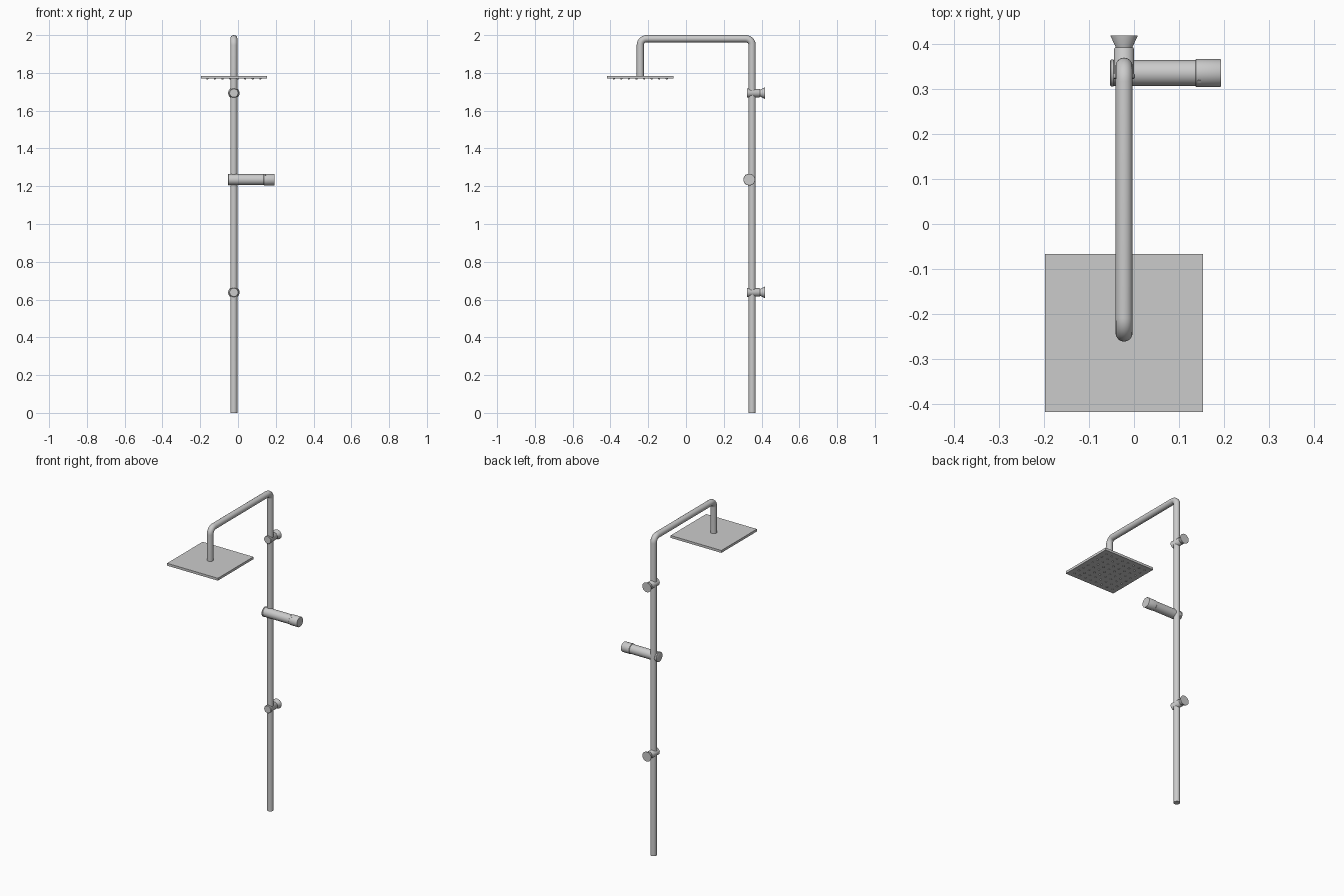
import bpy, bmesh, math
from mathutils import Matrix, Vector

if "Cube" in bpy.data.objects:
    bpy.data.objects.remove(bpy.data.objects["Cube"])

PX, PY, PR = -0.022, 0.350, 0.019      # riser pipe position and radius
HY, TOP = -0.242, 1.981                # head position, arm height


def finish(name, bm, smooth=True):
    bmesh.ops.recalc_face_normals(bm, faces=bm.faces)
    me = bpy.data.meshes.new(name)
    bm.to_mesh(me)
    bm.free()
    ob = bpy.data.objects.new(name, me)
    bpy.context.collection.objects.link(ob)
    bpy.ops.object.select_all(action='DESELECT')
    ob.select_set(True)
    bpy.context.view_layer.objects.active = ob
    if smooth:
        bpy.ops.object.shade_smooth_by_angle(angle=math.radians(35))
    return ob


def lathe(name, profile, origin, axis, n=40):
    """Revolve (distance, radius) pairs around an axis; ends are capped."""
    bm = bmesh.new()
    rot = Vector((0, 0, 1)).rotation_difference(Vector(axis)).to_matrix()
    rings = []
    for d, r in profile:
        rings.append([bm.verts.new(Vector(origin) + rot @ Vector(
            (r * math.cos(2 * math.pi * i / n), r * math.sin(2 * math.pi * i / n), d)))
            for i in range(n)])
    for a, b in zip(rings, rings[1:]):
        for i in range(n):
            j = (i + 1) % n
            bm.faces.new((a[i], a[j], b[j], b[i]))
    bm.faces.new(rings[0])
    bm.faces.new(rings[-1])
    return finish(name, bm)


def arc(cy, cz, r, a0, a1, steps=10):
    return [(PX, cy + r * math.cos(math.radians(a0 + (a1 - a0) * i / steps)),
             cz + r * math.sin(math.radians(a0 + (a1 - a0) * i / steps)))
            for i in range(steps + 1)]


# riser pipe and overhead arm: one bent tube
B = 0.034
path = ([(PX, PY, 0)] + arc(PY - B, TOP - B, B, 0, 90)
        + arc(HY + B, TOP - B, B, 90, 180) + [(PX, HY, 1.782)])
cu = bpy.data.curves.new("riser_pipe", 'CURVE')
cu.dimensions = '3D'
cu.bevel_depth = PR
cu.bevel_resolution = 6
cu.use_fill_caps = True
sp = cu.splines.new('POLY')
sp.points.add(len(path) - 1)
for p, co in zip(sp.points, path):
    p.co = (*co, 1)
pipe = bpy.data.objects.new("riser_pipe", cu)
bpy.context.collection.objects.link(pipe)
pipe.select_set(True)
bpy.context.view_layer.objects.active = pipe
bpy.ops.object.convert(target='MESH')
bpy.ops.object.shade_smooth_by_angle(angle=math.radians(35))

# square shower head plate
bm = bmesh.new()
bmesh.ops.create_cube(bm, size=1, matrix=Matrix.Translation((PX, HY, 1.777))
                      @ Matrix.Diagonal((0.35, 0.35, 0.015, 1)))
finish("head_plate", bm, smooth=False)

# grid of spray nozzles under the head
bm = bmesh.new()
N, PITCH = 8, 0.04
for i in range(N):
    for j in range(N):
        bmesh.ops.create_cone(
            bm, cap_ends=True, segments=12, radius1=0.004, radius2=0.006, depth=0.004,
            matrix=Matrix.Translation((PX + (i - (N - 1) / 2) * PITCH,
                                       HY + (j - (N - 1) / 2) * PITCH, 1.768)))
finish("spray_nozzles", bm)

# wall brackets: clamp body with a flared wall flange
for name, z in (("lower", 0.638), ("upper", 1.693)):
    lathe(name + "_bracket_clamp",
          [(0.322, 0.022), (0.324, 0.024), (0.331, 0.024), (0.334, 0.022),
           (0.389, 0.022), (0.392, 0.020)], (PX, 0, z), (0, 1, 0))
    lathe(name + "_wall_flange",
          [(0.388, 0.018), (0.393, 0.019), (0.417, 0.030), (0.4185, 0.030)],
          (PX, 0, z), (0, 1, 0))

# mixer valve: body, end cap and turning handle
VY, VZ = 0.335, 1.235
lathe("valve_body", [(-0.044, 0.0285), (0.136, 0.0285)], (0, VY, VZ), (1, 0, 0))
lathe("valve_end_cap", [(-0.053, 0.027), (-0.051, 0.030), (-0.046, 0.030), (-0.044, 0.028)],
      (0, VY, VZ), (1, 0, 0))
lathe("valve_handle", [(0.136, 0.0295), (0.138, 0.031), (0.191, 0.031), (0.193, 0.030)],
      (0, VY, VZ), (1, 0, 0))

# small stop button on the handle
lathe("handle_button", [(0.024, 0.004), (0.032, 0.004)], (0.145, VY, VZ), (0, -0.6, 0.8), 16)
